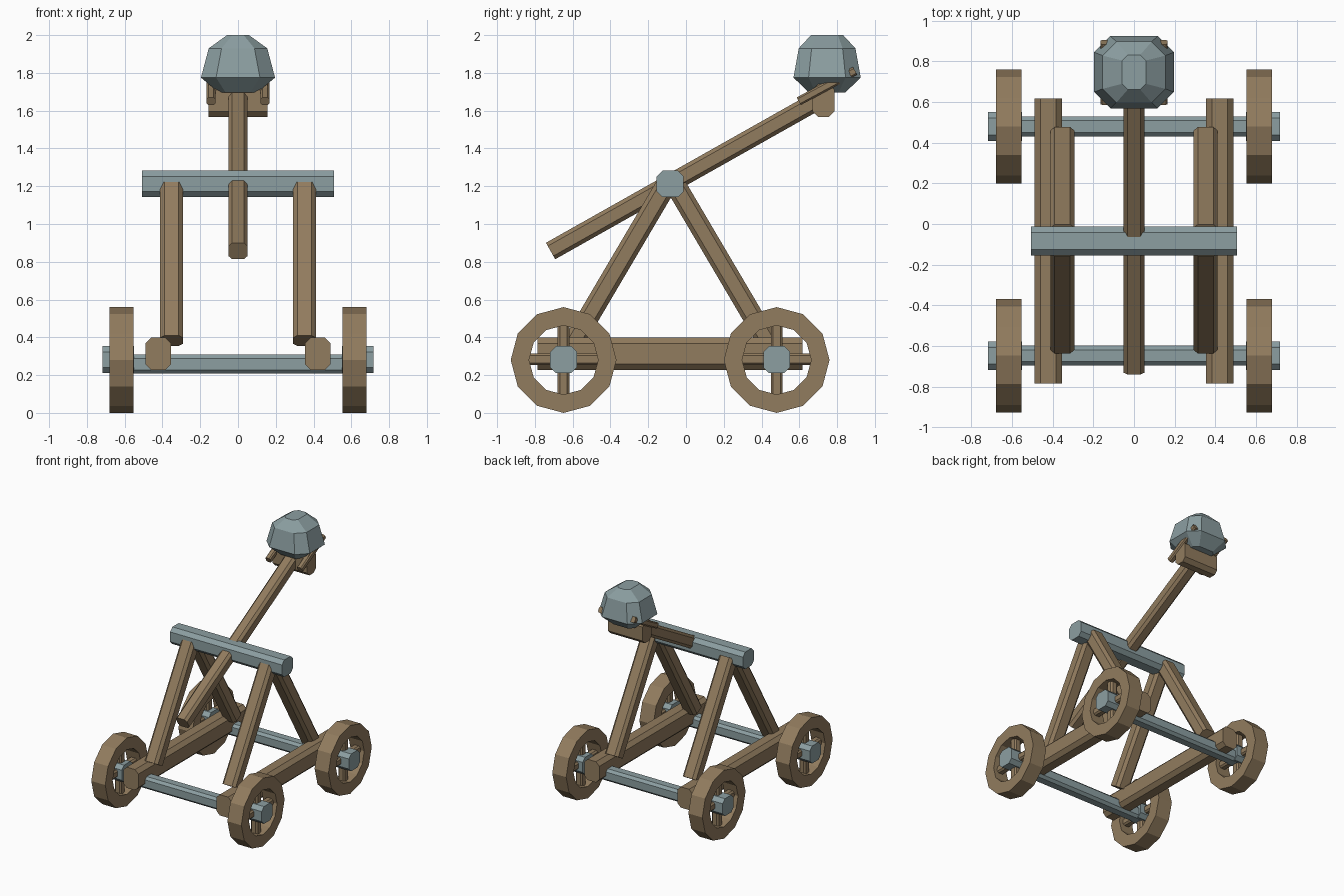
import bpy, bmesh, math
from mathutils import Vector

if "Cube" in bpy.data.objects:
    bpy.data.objects.remove(bpy.data.objects["Cube"])


def material(name, rgb):
    m = bpy.data.materials.new(name)
    m.diffuse_color = (*rgb, 1)
    m.use_nodes = True
    m.node_tree.nodes["Principled BSDF"].inputs["Base Color"].default_value = m.diffuse_color
    return m


WOOD = material("brown wood", (0.285, 0.200, 0.112))
STONE = material("blue grey", (0.262, 0.345, 0.358))


def loft(name, rings, mat, closed=False):
    """Skin a list of equal-length point rings; cap the ends unless closed."""
    bm = bmesh.new()
    vs = [[bm.verts.new(p) for p in r] for r in rings]
    n, k = len(rings[0]), len(rings)
    for i in range(k if closed else k - 1):
        a, b = vs[i], vs[(i + 1) % k]
        for j in range(n):
            bm.faces.new((a[j], a[(j + 1) % n], b[(j + 1) % n], b[j]))
    if not closed:
        bm.faces.new(vs[0])
        bm.faces.new(vs[-1])
    bmesh.ops.recalc_face_normals(bm, faces=bm.faces)
    me = bpy.data.meshes.new(name)
    bm.to_mesh(me)
    bm.free()
    me.materials.append(mat)
    ob = bpy.data.objects.new(name, me)
    bpy.context.collection.objects.link(ob)
    return ob


def octagon(hu, hv, c):
    """Rectangle with cut corners."""
    return [(hu, hv - c), (hu - c, hv), (c - hu, hv), (-hu, hv - c),
            (-hu, c - hv), (c - hu, -hv), (hu - c, -hv), (hu, c - hv)]


def bar(name, a, b, hu, hv, c, mat):
    """Chamfered beam from a to b; hu is the x half-width (y for x-wise bars)."""
    a, b = Vector(a), Vector(b)
    d = (b - a).normalized()
    u = Vector((0, 1, 0)) if abs(d.x) > 0.9 else Vector((1, 0, 0))
    v = d.cross(u)
    return loft(name, [[p + u * s + v * t for s, t in octagon(hu, hv, c)]
                       for p in (a, b)], mat)


def wheel(name, x, y):
    """Twelve-sided wooden ring around the x axis."""
    rings = []
    for i in range(12):
        t = math.radians(30 * i)
        rings.append([(x + dx, y + r * math.cos(t), 0.28 + r * math.sin(t))
                      for r, dx in ((0.28, -0.063), (0.28, 0.063),
                                    (0.183, 0.063), (0.183, -0.063))])
    loft(name, rings, WOOD, closed=True)


# Axles, wheels, hubs and spokes
for end, y in (("front", -0.648), ("back", 0.48)):
    bar(end + "_axle", (-0.6, y, 0.258), (0.6, y, 0.258), 0.049, 0.05, 0.02, STONE)
    for side, s in (("left", -1), ("right", 1)):
        tag = f"{end}_{side}_"
        x = 0.617 * s
        wheel(tag + "wheel", x, y)
        bar(tag + "hub", (0.55 * s, y, 0.282), (0.718 * s, y, 0.282), 0.071, 0.071, 0.03, STONE)
        bar(tag + "upright_spoke", (x, y, 0.08), (x, y, 0.48), 0.03, 0.031, 0.012, WOOD)
        bar(tag + "level_spoke", (x, y - 0.2, 0.284), (x, y + 0.2, 0.284), 0.03, 0.031, 0.012, WOOD)

# Side rails and A-frame struts
for side, s in (("left", -1), ("right", 1)):
    bar(side + "_rail", (0.422 * s, -0.785, 0.313), (0.422 * s, 0.617, 0.313),
        0.068, 0.085, 0.03, WOOD)
    for end, k in (("front", -1), ("back", 1)):
        bar(f"{end}_{side}_strut", (0.352 * s, -0.08 + 0.51 * k, 0.382),
            (0.352 * s, -0.08 + 0.031 * k, 1.195), 0.06, 0.055, 0.022, WOOD)

# Pivot beam and throwing arm
bar("pivot_beam", (-0.507, -0.084, 1.212), (0.507, -0.084, 1.212), 0.071, 0.07, 0.03, STONE)
bar("throwing_arm", (0, -0.717, 0.857), (0, 0.735, 1.675), 0.051, 0.05, 0.02, WOOD)

# Cradle at the end of the arm
bar("cradle_bar", (-0.157, 0.728, 1.653), (0.157, 0.728, 1.653), 0.058, 0.087, 0.03, WOOD)
for side, s in (("left", -1), ("right", 1)):
    bar(side + "_cradle_stick", (0.143 * s, 0.597, 1.65), (0.143 * s, 0.895, 1.811),
        0.023, 0.023, 0.009, WOOD)

# Faceted boulder
layers = [(1.695, 0.10, 0.095, 0.035), (1.775, 0.196, 0.178, 0.08),
          (1.93, 0.155, 0.15, 0.068), (2.0, 0.058, 0.085, 0.028)]
loft("boulder", [[(u, 0.747 + v, z) for u, v in octagon(hx, hy, c)]
                 for z, hx, hy, c in layers], STONE)
